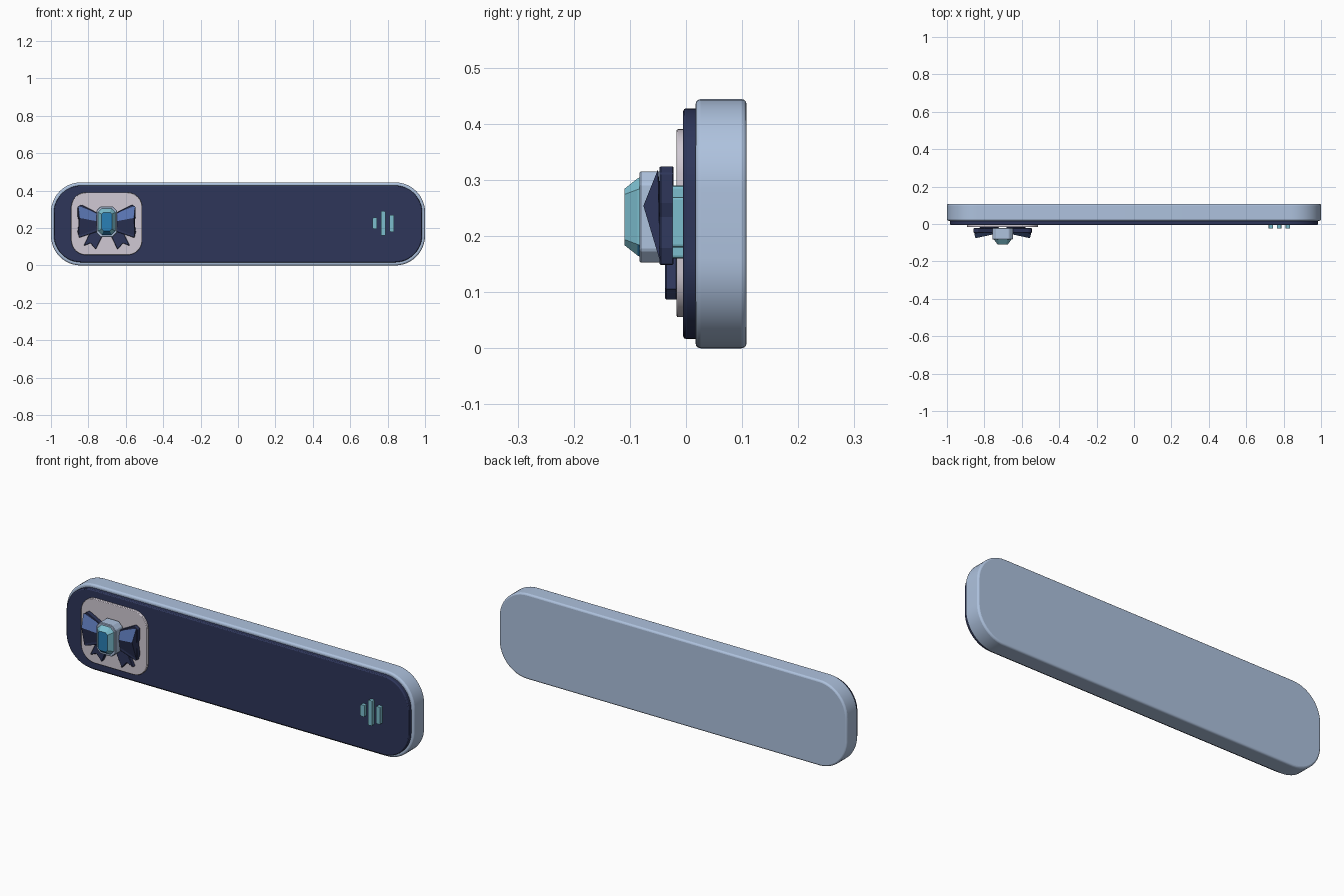
import bpy, bmesh, math

cube = bpy.data.objects.get("Cube")
if cube:
    bpy.data.objects.remove(cube, do_unlink=True)


def material(name, rgb):
    lin = [((c / 255 + 0.055) / 1.055) ** 2.4 for c in rgb] + [1]
    m = bpy.data.materials.new(name)
    m.use_nodes = True
    m.diffuse_color = lin
    m.node_tree.nodes["Principled BSDF"].inputs["Base Color"].default_value = lin
    return m


STEEL = material("pale steel blue", (174, 194, 222))
NAVY = material("navy", (46, 54, 90))
LILAC = material("pale lilac grey", (208, 201, 211))
TEAL = material("light teal", (124, 190, 206))
GEM = material("gem blue", (42, 128, 182))
RIBBON = material("ribbon blue", (88, 115, 175))

CX, CZ = -0.702, 0.234      # centre of the bow


def finish(name, bm, mats, bevel=0, segments=2):
    bmesh.ops.recalc_face_normals(bm, faces=bm.faces)
    me = bpy.data.meshes.new(name)
    bm.to_mesh(me)
    bm.free()
    ob = bpy.data.objects.new(name, me)
    bpy.context.collection.objects.link(ob)
    for m in mats:
        me.materials.append(m)
    if bevel:
        mod = ob.modifiers.new("edge rounding", "BEVEL")
        mod.width, mod.segments = bevel, segments
        mod.limit_method, mod.angle_limit = "ANGLE", math.radians(40)
    return ob


def rounded_rect(cx, cz, w, h, r, steps):
    """Outline of a rounded rectangle; one step gives cut corners."""
    pts = []
    for q, (sx, sz) in enumerate([(1, 1), (-1, 1), (-1, -1), (1, -1)]):
        for i in range(steps + 1):
            a = math.pi / 2 * (q + i / steps)
            pts.append((cx + sx * (w / 2 - r) + r * math.cos(a),
                        cz + sz * (h / 2 - r) + r * math.sin(a)))
    return pts


def loft(name, rings, mats, bevel=0, segments=2, rule=None):
    """Join outlines, given as (points, y), from back to front."""
    bm = bmesh.new()
    loops = [[bm.verts.new((x, y, z)) for x, z in pts] for pts, y in rings]
    bm.faces.new(loops[0])
    bm.faces.new(loops[-1])
    n = len(loops[0])
    for a, b in zip(loops, loops[1:]):
        for i in range(n):
            j = (i + 1) % n
            bm.faces.new((a[i], a[j], b[j], b[i]))
    bmesh.ops.recalc_face_normals(bm, faces=bm.faces)
    if rule:
        for f in bm.faces:
            f.material_index = rule(f.normal)
    return finish(name, bm, mats, bevel, segments)


def slab(name, pts, back, front, mat, bevel=0, segments=2):
    return loft(name, [(pts, back), (pts, front)], [mat], bevel, segments)


def smooth(ob):
    bpy.ops.object.select_all(action="DESELECT")
    ob.select_set(True)
    bpy.context.view_layer.objects.active = ob
    bpy.ops.object.shade_smooth_by_angle(angle=math.radians(35))


# Case, front panel and badge plate
smooth(slab("case", rounded_rect(0, 0.222, 2, 0.444, 0.16, 12), 0.108, 0.017, STEEL, 0.009, 3))
smooth(slab("front_panel", rounded_rect(0, 0.222, 1.97, 0.411, 0.147, 12), 0.03, -0.005, NAVY, 0.005))
smooth(slab("badge_plate", rounded_rect(CX, 0.223, 0.38, 0.335, 0.08, 10), 0, -0.017, LILAC, 0.003))

# Three indicator bars
for label, x, h in (("inner", 0.732, 0.06), ("middle", 0.776, 0.13), ("outer", 0.823, 0.09)):
    slab(label + "_bar", rounded_rect(x, 0.225, 0.024, h, 0.005, 2), 0, -0.024, TEAL)

# Bow: lobe backs, folded lobe fronts and notched tails, mirrored
lobe = [(0.02, 0.04), (0.05, 0.047), (0.135, 0.091), (0.155, 0.078), (0.155, 0.025),
        (0.148, 0), (0.156, -0.055), (0.147, -0.086), (0.05, -0.053), (0.02, -0.045)]
tail = [(0.02, -0.07), (0.05, -0.02), (0.09, -0.06), (0.124, -0.13),
        (0.087, -0.115), (0.058, -0.149)]
fold = [(0.04, -0.045, 0.04), (0.04, -0.053, 0), (0.04, -0.045, -0.045),
        (0.152, -0.05, 0.085), (0.146, -0.076, 0.02), (0.15, -0.046, -0.08)]
for side, s in (("left", 1), ("right", -1)):
    place = lambda pts: [(CX + s * u, CZ + v) for u, v in pts]
    slab(side + "_bow_lobe", place(lobe), -0.022, -0.047, NAVY, 0.002, 1)
    slab(side + "_bow_tail", place(tail), -0.016, -0.037, NAVY, 0.002, 1)
    bm = bmesh.new()
    a, b, c, d, e, f = [bm.verts.new((CX + s * u, y, CZ + v)) for u, y, v in fold]
    bm.faces.new((a, d, e, b)).material_index = 1
    for quad in ((b, e, f, c), (d, f, e), (a, b, c), (a, c, f, d)):
        bm.faces.new(quad)
    finish(side + "_bow_fold", bm, [NAVY, RIBBON])

# Step-cut gem in its setting
slab("gem_setting", rounded_rect(CX, CZ, 0.11, 0.163, 0.022, 1), -0.022, -0.083, STEEL, 0.003, 1)
loft("gem", [(rounded_rect(CX, CZ, 0.094, 0.143, 0.02, 1), -0.08),
             (rounded_rect(CX, CZ, 0.09, 0.138, 0.02, 1), -0.086),
             (rounded_rect(CX, CZ, 0.054, 0.1, 0.01, 1), -0.11)],
     [TEAL, GEM], rule=lambda n: int(n.y < -0.95 or n.z < -0.6))
